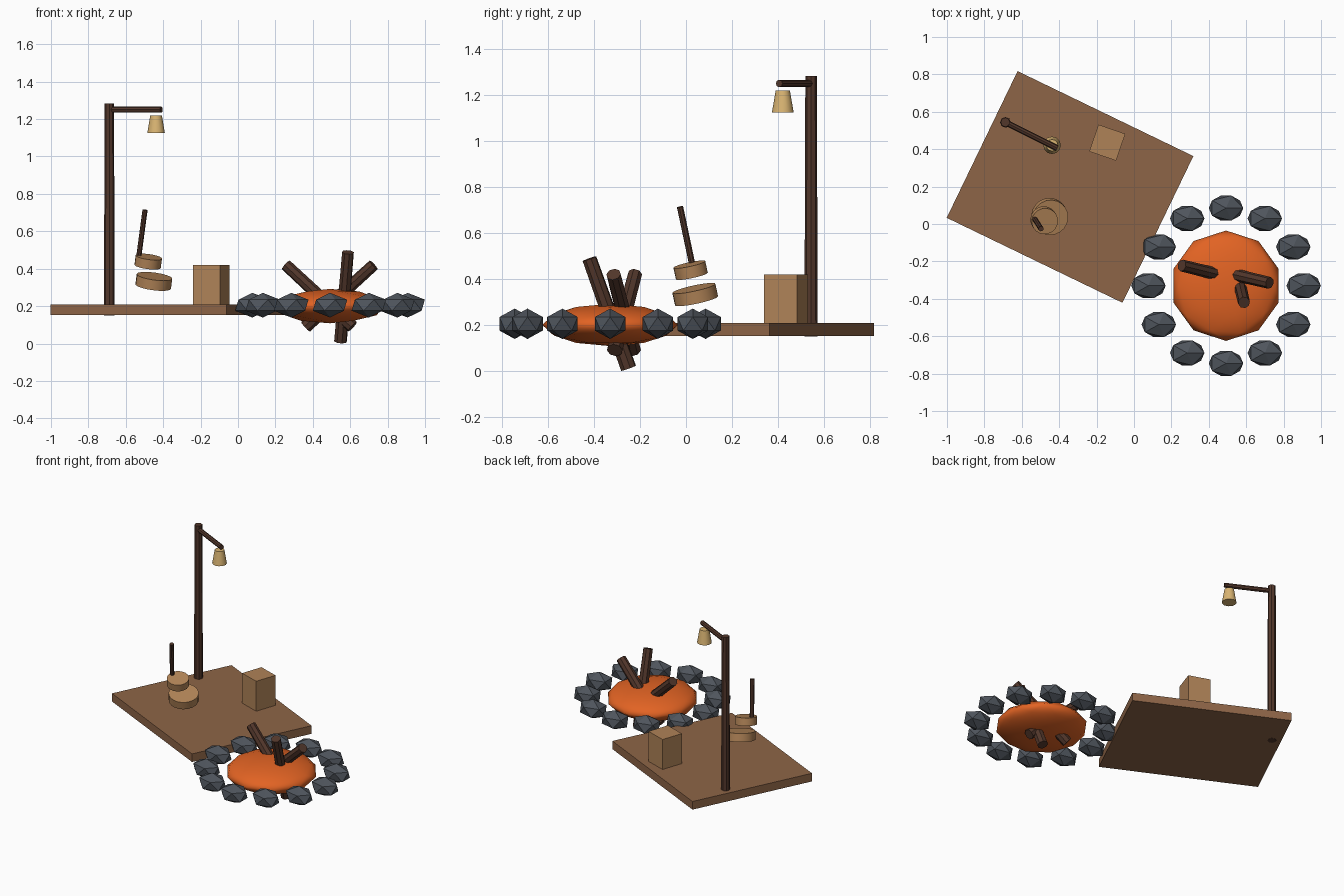
import bpy, math
from mathutils import Vector

if "Cube" in bpy.data.objects:
    bpy.data.objects.remove(bpy.data.objects["Cube"])


def mat(name, rgb):
    m = bpy.data.materials.new(name)
    m.diffuse_color = (*rgb, 1)
    m.use_nodes = True
    m.node_tree.nodes["Principled BSDF"].inputs["Base Color"].default_value = m.diffuse_color
    return m


PLANK = mat("plank brown", (0.27, 0.13, 0.063))
CRATE = mat("crate tan", (0.43, 0.225, 0.097))
BARK = mat("dark bark", (0.085, 0.038, 0.024))
STONE = mat("slate grey", (0.078, 0.09, 0.108))
EMBER = mat("ember orange", (0.76, 0.125, 0.017))
GLOW = mat("lantern yellow", (0.70, 0.46, 0.17))
WOOD = mat("pale wood", (0.46, 0.24, 0.10))


def finish(name, material, smooth=True):
    o = bpy.context.object
    o.name = name
    o.data.materials.append(material)
    if smooth:
        bpy.ops.object.shade_smooth_by_angle(angle=math.radians(35))
    return o


def box(name, loc, size, angle, material):
    bpy.ops.mesh.primitive_cube_add(size=1, location=loc, rotation=(0, 0, math.radians(angle)))
    bpy.context.object.scale = size
    return finish(name, material, False)


def rod(name, a, b, r1, r2, material, sides=8, smooth=True):
    """Tapered cylinder from point a to point b."""
    a, b = Vector(a), Vector(b)
    d = b - a
    bpy.ops.mesh.primitive_cone_add(vertices=sides, radius1=r1, radius2=r2, depth=d.length,
                                    location=(a + b) / 2,
                                    rotation=d.to_track_quat('Z', 'Y').to_euler())
    return finish(name, material, smooth)


def ball(name, loc, scale, subdiv, material, smooth):
    bpy.ops.mesh.primitive_ico_sphere_add(subdivisions=subdiv, radius=1, location=loc)
    bpy.context.object.scale = scale
    return finish(name, material, smooth)


# Wooden platform with a crate
box("platform", (-0.342, 0.198, 0.18), (1.044, 0.871, 0.057), -25.8, PLANK)
box("crate", (-0.143, 0.435, 0.311), (0.152, 0.152, 0.216), -19, CRATE)

# Lamp post, arm and lantern
rod("lamp_post", (-0.688, 0.544, 0.15), (-0.688, 0.544, 1.283), 0.029, 0.025, BARK)
rod("lamp_arm", (-0.688, 0.544, 1.25), (-0.41, 0.405, 1.25), 0.016, 0.016, BARK)
rod("lantern", (-0.438, 0.421, 1.125), (-0.438, 0.421, 1.22), 0.047, 0.031, GLOW, 12)

# Tilted lute: two round body discs and a neck, sharing one axis
axis = Vector((0.135, -0.215, 1)).normalized()
for name, c, r, t in (("lute_lower_body", (-0.45, 0.04, 0.332), 0.096, 0.056),
                      ("lute_upper_body", (-0.48, 0.02, 0.438), 0.071, 0.052)):
    c = Vector(c)
    rod(name, c - axis * t / 2, c + axis * t / 2, r, r, WOOD, 20)
rod("lute_neck", (-0.53, 0.026, 0.468), (-0.497, -0.026, 0.714), 0.014, 0.014, BARK)

# Campfire: ember mound, ring of stones, leaning logs
CX, CY = 0.492, -0.33
ball("ember_mound", (CX, CY, 0.2), (0.295, 0.295, 0.092), 2, EMBER, True)
for i in range(12):
    a = math.radians(30 * i)
    ball(f"ring_stone_{i + 1}", (CX + 0.415 * math.cos(a), CY + 0.415 * math.sin(a), 0.205),
         (0.103, 0.078, 0.066), 1, STONE, False)
logs = [((0.612, -0.31, 0.09), (0.256, -0.222, 0.42)),
        ((0.362, -0.23, 0.09), (0.725, -0.315, 0.42)),
        ((0.548, -0.25, 0.012), (0.588, -0.42, 0.488))]
for i, (a, b) in enumerate(logs):
    rod(f"fire_log_{i + 1}", a, b, 0.035, 0.032, BARK)
